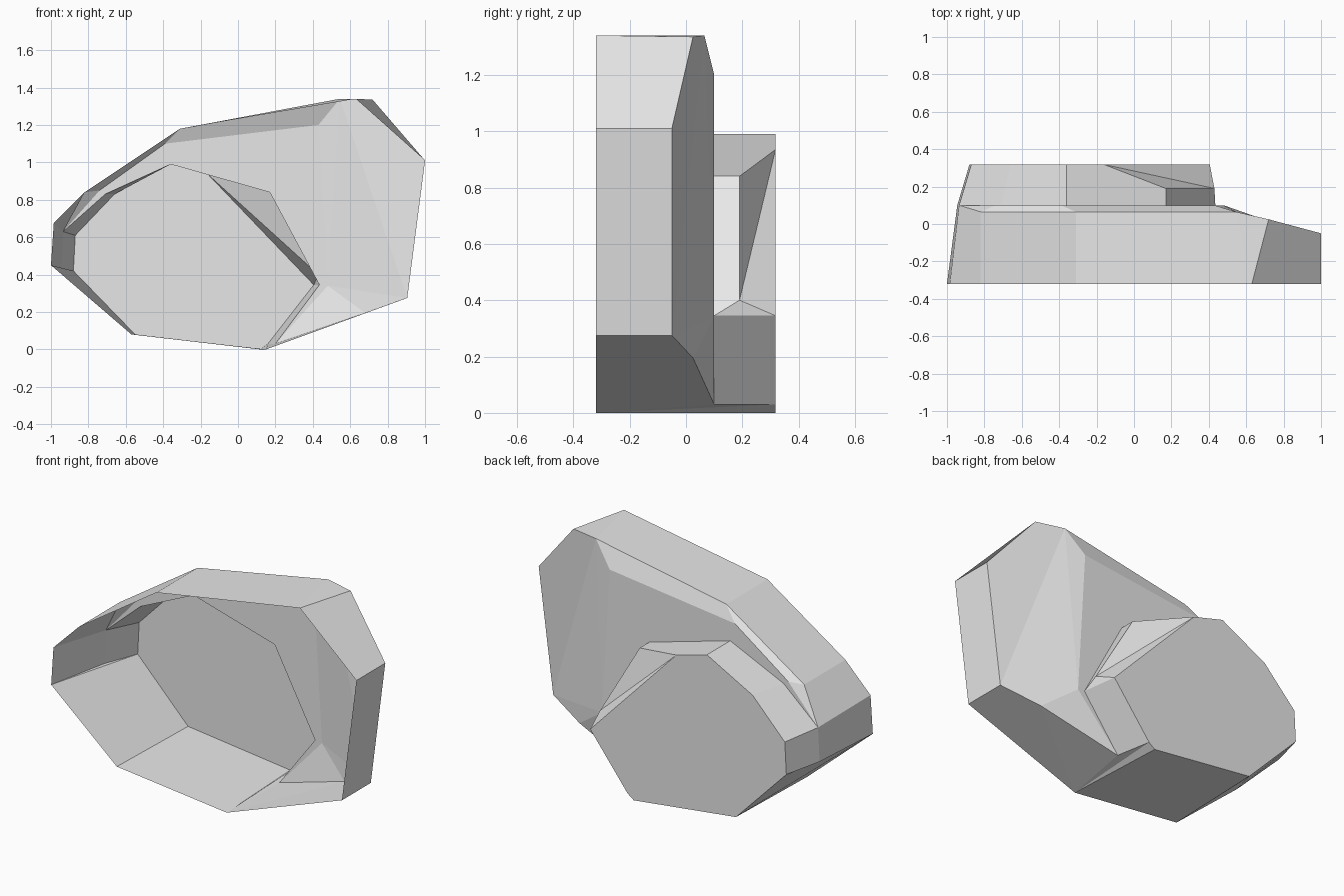
import bpy
import bmesh

# Remove the default cube only
default_cube = bpy.data.objects.get("Cube")
if default_cube:
    bpy.data.objects.remove(default_cube, do_unlink=True)

FRONT, LEDGE, NOTCH, BACK = -0.32, 0.10, 0.19, 0.318

bm = bmesh.new()


def outline(depth, *points):
    """Vertices of an outline given as (x, z) at one depth."""
    return [bm.verts.new((x, depth, z)) for x, z in points]


def face(*corners):
    """One face, skipping repeated corners."""
    corners = list(dict.fromkeys(corners))
    if len(corners) > 2:
        bm.faces.new(corners)


def loft(first, second):
    """Strip of faces between two matching outlines."""
    for i in range(len(first) - 1):
        face(first[i], first[i + 1], second[i + 1], second[i])


# Open front rim, from the lower right round over the top to the toe
rim = outline(FRONT, (0.905, 0.275), (1, 1.01), (0.63, 1.34), (-0.31, 1.18),
              (-0.82, 0.84), (-0.985, 0.675), (-1, 0.45), (-0.57, 0.08), (0.15, 0))
rim_right, rim_shoulder, rim_peak, rim_ridge, rim_brow, rim_cheek, rim_chin, rim_foot, rim_toe = rim

# Where the side walls end and the back begins to slope
right, shoulder = outline(-0.05, (0.905, 0.275), (1, 1.01))
peak, spur = outline(0.025, (0.72, 1.335), (0.68, 0.195))
crest, ridge, brow = outline(0.065, (0.545, 1.34), (-0.31, 1.18), (-0.82, 0.84))

# Flat ledge behind the slope
toe, bend, shelf, ridge_in, brow_in, cheek, chin = outline(
    LEDGE, (0.2, 0.03), (0.48, 0.34), (0.43, 1.2), (-0.39, 1.1),
    (-0.74, 0.85), (-0.935, 0.63), (-0.945, 0.43))

# Foot of the raised block on the ledge
block_right, block_notch, block_top, block_brow = outline(
    LEDGE, (0.435, 0.345), (0.17, 0.84), (-0.36, 0.99), (-0.71, 0.83))

# Raised block: notch corners and back cap
notch_top, notch_low = outline(NOTCH, (0.17, 0.84), (0.43, 0.4))
cap = outline(BACK, (0.16, 0.03), (0.405, 0.345), (-0.16, 0.935), (-0.36, 0.99),
              (-0.66, 0.83), (-0.87, 0.61), (-0.88, 0.42), (-0.55, 0.08), (0.12, 0))
cap_heel, cap_right, cap_notch, cap_top, cap_brow, cap_cheek, cap_chin, cap_foot, cap_toe = cap

# Side walls
loft([rim_right, rim_shoulder, rim_peak], [right, shoulder, peak])
face(rim_peak, peak, crest)
loft([rim_peak, rim_ridge, rim_brow, rim_cheek, rim_chin],
     [crest, ridge, brow, cheek, chin])

# Underside
face(rim_chin, chin, cap_chin)
loft([rim_chin, rim_foot, rim_toe], [cap_chin, cap_foot, cap_toe])
face(rim_toe, cap_toe, cap_heel)
face(rim_toe, cap_heel, toe)
face(rim_toe, toe, spur)
face(rim_toe, spur, right, rim_right)

# Sloping back facets and the bevel along the top
face(right, shoulder, peak, crest)
face(right, crest, bend)
face(crest, shelf, bend)
face(right, bend, spur)
face(spur, bend, toe)
loft([crest, ridge, brow, cheek], [shelf, ridge_in, brow_in, cheek])

# Ledge round the raised block
loft([toe, bend, shelf, ridge_in, brow_in, cheek],
     [toe, block_right, block_notch, block_top, block_brow, cheek])

# Raised block walls, notch facets and back cap
face(toe, block_right, cap_right, cap_heel)
face(block_right, notch_low, cap_right)
face(block_right, block_notch, notch_top, notch_low)
face(notch_top, cap_notch, notch_low)
face(notch_low, cap_notch, cap_right)
face(block_notch, block_top, cap_top, cap_notch, notch_top)
loft([block_top, block_brow, cheek, chin], [cap_top, cap_brow, cap_cheek, cap_chin])
face(*cap)

bmesh.ops.recalc_face_normals(bm, faces=bm.faces[:])
mesh = bpy.data.meshes.new("rock_shell")
bm.to_mesh(mesh)
bm.free()

# Plain stone colour
stone = bpy.data.materials.new("stone_grey")
stone.use_nodes = True
colour = (0.8, 0.8, 0.8, 1)
stone.diffuse_color = colour
stone.node_tree.nodes["Principled BSDF"].inputs["Base Color"].default_value = colour
mesh.materials.append(stone)

rock = bpy.data.objects.new("rock_shell", mesh)
bpy.context.collection.objects.link(rock)
